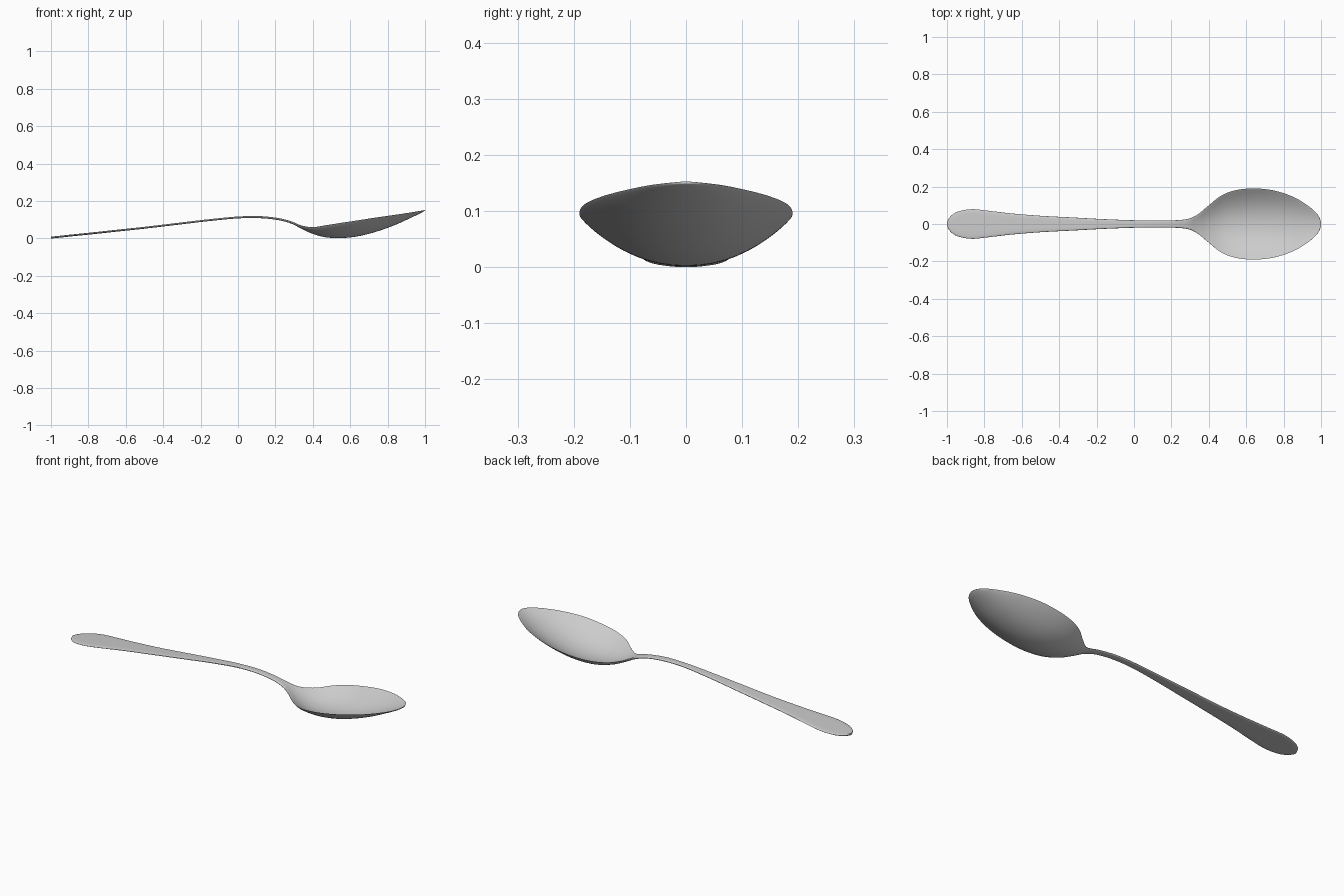
import bpy, bmesh, math

if "Cube" in bpy.data.objects:
    bpy.data.objects.remove(bpy.data.objects["Cube"])

# Stations along the spoon: x, half width, edge height, bowl depth, thickness
STATIONS = [
    (-1.0, 0.0, 0.012, 0, 0.010), (-0.985, 0.036, 0.013, 0, 0.010),
    (-0.945, 0.065, 0.017, 0, 0.010), (-0.87, 0.079, 0.025, 0, 0.010),
    (-0.78, 0.071, 0.034, 0, 0.010), (-0.66, 0.057, 0.047, 0, 0.010),
    (-0.50, 0.044, 0.064, 0, 0.010), (-0.33, 0.035, 0.084, 0, 0.010),
    (-0.16, 0.026, 0.104, 0, 0.010), (0.0, 0.020, 0.119, 0, 0.010),
    (0.12, 0.019, 0.121, 0, 0.011), (0.22, 0.020, 0.110, 0, 0.011),
    (0.29, 0.028, 0.092, 0.001, 0.012), (0.34, 0.051, 0.075, 0.010, 0.012),
    (0.40, 0.100, 0.067, 0.030, 0.011), (0.47, 0.154, 0.077, 0.060, 0.009),
    (0.55, 0.182, 0.089, 0.077, 0.008), (0.64, 0.190, 0.102, 0.082, 0.007),
    (0.74, 0.181, 0.117, 0.073, 0.006), (0.84, 0.150, 0.131, 0.051, 0.006),
    (0.92, 0.105, 0.143, 0.027, 0.006), (0.98, 0.053, 0.152, 0.008, 0.005),
    (1.0, 0.0, 0.155, 0.0, 0.004),
]
STEPS, ACROSS = 6, 24


def spline(a, b, c, d, t):
    return [0.5 * (2*q + (r-p)*t + (2*p-5*q+4*r-s)*t*t + (3*q-p-3*r+s)*t**3)
            for p, q, r, s in zip(a, b, c, d)]


def mirrored(s):
    # Phantom station past a tip, so the outline turns round it
    return (s[0], -s[1]) + tuple(s[2:])


pts = [mirrored(STATIONS[1])] + STATIONS + [mirrored(STATIONS[-2])]
rows = [spline(*pts[i:i+4], k / STEPS)
        for i in range(len(pts) - 3) for k in range(STEPS)]
rows = rows[1:]

bm = bmesh.new()


def section(x, w, rim, depth, thick):
    # Closed ring: upper skin one way, lower skin back
    ring = []
    for k in range(2 * ACROSS):
        a = math.pi * k / ACROSS
        u = math.cos(a)
        half = 0.5 * thick * math.sqrt(max(0, 1 - u**6))
        side = 1 if k < ACROSS else -1
        z = rim - 0.5 * thick - max(depth, 0) * (1 - abs(u)**2.1) + side * half
        ring.append(bm.verts.new((x, w * u, z)))
    return ring


# Handle, neck and bowl as one continuous loft
rings = [section(*r) for r in rows]
for r0, r1 in zip(rings, rings[1:]):
    for k in range(len(r0)):
        j = (k + 1) % len(r0)
        bm.faces.new((r0[k], r0[j], r1[j], r1[k]))

# Close both tips
for ring, s in ((rings[0], STATIONS[0]), (rings[-1], STATIONS[-1])):
    tip = bm.verts.new((s[0], 0, s[2] - s[4] / 2))
    for k in range(len(ring)):
        bm.faces.new((ring[k], ring[(k + 1) % len(ring)], tip))

bmesh.ops.recalc_face_normals(bm, faces=bm.faces)
low = min(v.co.z for v in bm.verts)
bmesh.ops.translate(bm, verts=bm.verts, vec=(0, 0, -low))
mesh = bpy.data.meshes.new("spoon")
bm.to_mesh(mesh)
bm.free()
spoon = bpy.data.objects.new("spoon", mesh)
bpy.context.collection.objects.link(spoon)
bpy.context.view_layer.objects.active = spoon
spoon.select_set(True)
bpy.ops.object.shade_smooth_by_angle(angle=math.radians(50))
